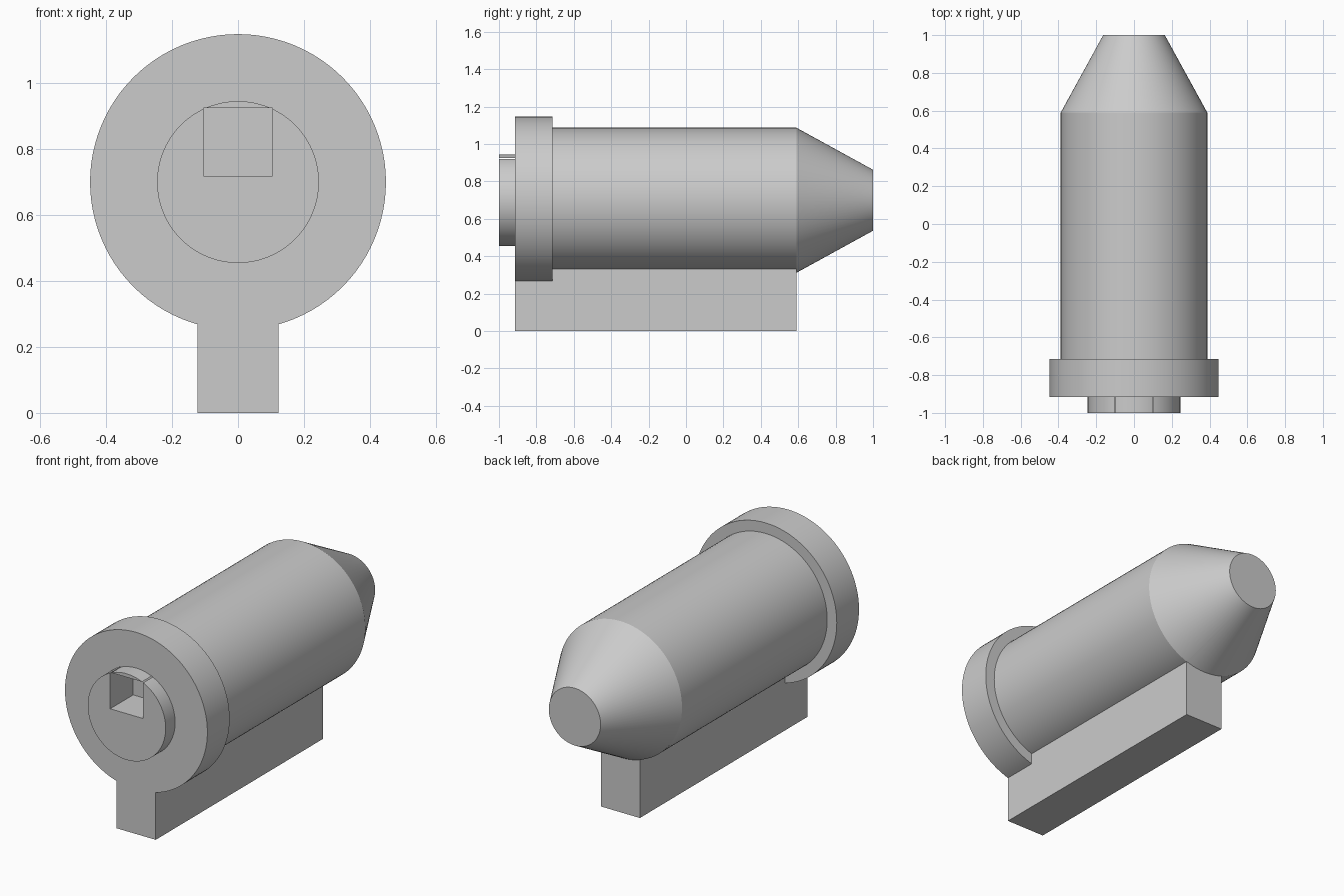
import bpy, bmesh, math
from mathutils import Matrix, Vector

cube = bpy.data.objects.get("Cube")
if cube:
    bpy.data.objects.remove(cube, do_unlink=True)

AXIS_Z = 0.699

grey = bpy.data.materials.new("plain grey")
grey.use_nodes = True
colour = (0.6, 0.6, 0.6, 1)
grey.diffuse_color = colour
grey.node_tree.nodes["Principled BSDF"].inputs["Base Color"].default_value = colour


def finish(name, bm):
    mesh = bpy.data.meshes.new(name)
    bmesh.ops.recalc_face_normals(bm, faces=bm.faces)
    bm.to_mesh(mesh)
    bm.free()
    mesh.materials.append(grey)
    obj = bpy.data.objects.new(name, mesh)
    bpy.context.collection.objects.link(obj)
    return obj


def box(name, low, high):
    low, high = Vector(low), Vector(high)
    bm = bmesh.new()
    bmesh.ops.create_cube(bm, size=1, matrix=Matrix.Translation((low + high) / 2)
                          @ Matrix.Diagonal((*(high - low), 1)))
    return finish(name, bm)


def lathe(name, profile, sides=96):
    """Revolve (radius, y) points around the barrel axis."""
    bm = bmesh.new()
    verts = [bm.verts.new((0, y, AXIS_Z + r)) for r, y in profile]
    edges = [bm.edges.new(pair) for pair in zip(verts, verts[1:])]
    bmesh.ops.spin(bm, geom=verts + edges, cent=(0, 0, AXIS_Z), axis=(0, 1, 0),
                   angle=math.tau, steps=sides, use_merge=False)
    bmesh.ops.remove_doubles(bm, verts=bm.verts, dist=0.0001)
    bmesh.ops.holes_fill(bm, edges=[e for e in bm.edges if e.is_boundary])
    return finish(name, bm)


def combine(target, other, operation):
    mod = target.modifiers.new(operation.lower(), "BOOLEAN")
    mod.operation = operation
    mod.solver = "EXACT"
    mod.object = other
    bpy.ops.object.modifier_apply(modifier=mod.name)
    bpy.data.objects.remove(other, do_unlink=True)


# Boss, flange, barrel and tapered nose in one turned profile
body = lathe("turned_body", [
    (0.245, -1), (0.245, -0.915), (0.448, -0.915), (0.448, -0.715),
    (0.388, -0.715), (0.388, 0.59), (0.163, 1)])
bpy.ops.object.select_all(action="DESELECT")
bpy.context.view_layer.objects.active = body
body.select_set(True)

# Mounting rail below the barrel, flush with the flange front
rail = box("rail", (-0.123, -0.915, 0), (0.123, 0.59, 0.6))
combine(body, rail, "UNION")

# Square socket sunk through the boss into the flange
socket = box("socket_cutter", (-0.104, -1.1, 0.717), (0.104, -0.793, 0.924))
socket.hide_render = True
combine(body, socket, "DIFFERENCE")

bpy.ops.object.shade_smooth_by_angle(angle=math.radians(25))
